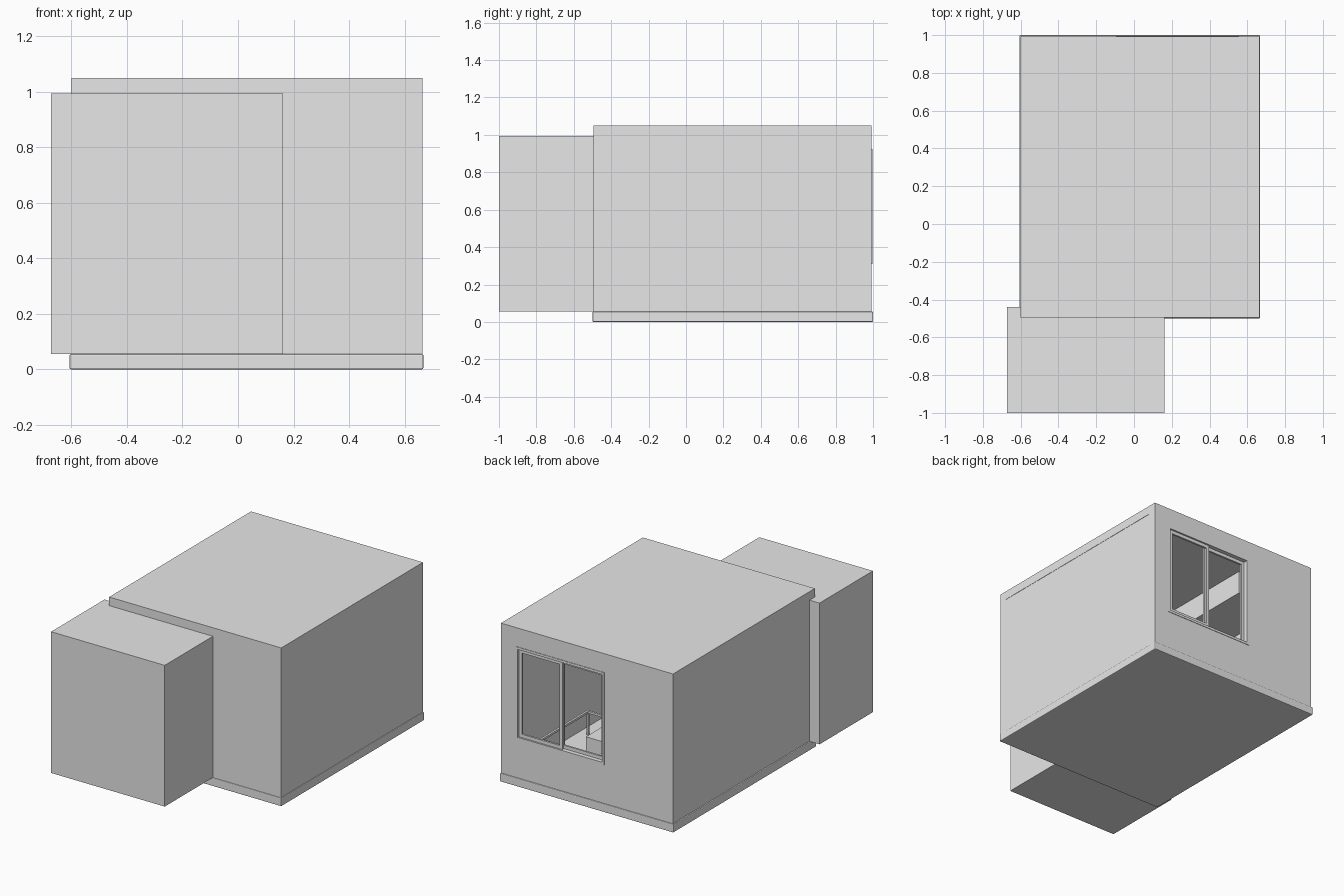
import bpy
from mathutils import Vector

if "Cube" in bpy.data.objects:
    bpy.data.objects.remove(bpy.data.objects["Cube"], do_unlink=True)

grey = bpy.data.materials.new("light_grey")
grey.use_nodes = True
colour = (0.8, 0.8, 0.8, 1)
grey.diffuse_color = colour
grey.node_tree.nodes["Principled BSDF"].inputs["Base Color"].default_value = colour


def box(name, x, y, z, bevel=0):
    """Box spanning the given x, y and z ranges."""
    lo, hi = Vector((x[0], y[0], z[0])), Vector((x[1], y[1], z[1]))
    bpy.ops.mesh.primitive_cube_add(size=1, location=(lo + hi) / 2)
    ob = bpy.context.object
    ob.name = name
    ob.scale = hi - lo
    bpy.ops.object.transform_apply(location=False, rotation=False, scale=True)
    ob.data.materials.append(grey)
    if bevel:
        mod = ob.modifiers.new("soft_edge", "BEVEL")
        mod.width = bevel
        mod.segments = 2
    return ob


def frame(name, x, y, z, w):
    """Rectangular frame of four bars facing the back."""
    box(name + "_sill", x, y, (z[0], z[0] + w))
    box(name + "_head", x, y, (z[1] - w, z[1]))
    for side, a in (("right", x[0]), ("left", x[1] - w)):
        box(name + "_" + side, (a, a + w), y, (z[0] + w, z[1] - w))


# Main shell: slab, four walls and roof
FLOOR, CEIL = 0.055, 0.993
box("base_slab", (-0.607, 0.668), (-0.5, 1), (0, FLOOR), 0.005)
box("roof_slab", (-0.6, 0.664), (-0.495, 0.993), (CEIL, 1.05))
box("front_wall", (-0.6, 0.664), (-0.495, -0.445), (FLOOR, CEIL))
for side, x in (("right", (-0.598, -0.55)), ("left", (0.614, 0.662))):
    box(side + "_wall", x, (-0.445, 0.943), (FLOOR, CEIL))
back = box("back_wall", (-0.6, 0.664), (0.943, 0.993), (FLOOR, CEIL))

# Window opening in the back wall
WX, WZ = (-0.095, 0.555), (0.31, 0.925)
cutter = box("window_cutter", WX, (0.9, 1.05), WZ)
cutter.hide_render = True
cut = back.modifiers.new("opening", "BOOLEAN")
cut.object = cutter
cut.solver = "EXACT"
bpy.context.view_layer.objects.active = back
bpy.ops.object.modifier_apply(modifier="opening")
bpy.data.objects.remove(cutter, do_unlink=True)

# Window: outer frame and two sliding sashes
frame("window_frame", WX, (0.945, 0.996), WZ, 0.016)
mid = sum(WX) / 2
inner_z = (WZ[0] + 0.016, WZ[1] - 0.016)
frame("left_sash", (mid - 0.012, WX[1] - 0.016), (0.972, 0.985), inner_z, 0.022)
frame("right_sash", (WX[0] + 0.016, mid + 0.012), (0.955, 0.968), inner_z, 0.022)

# Annex block at the front right corner
box("annex", (-0.673, 0.162), (-1, -0.44), (FLOOR, CEIL))

# Hanging storage along the right wall
box("hanging_storage", (-0.55, -0.22), (-0.44, 0.75), (0.84, CEIL))

# Low open frame beside the left wall, with a small chest
TX, TY, TOP, BAR = (0.12, 0.555), (0.24, 0.75), 0.215, 0.014
for x in (TX[0], TX[1] - BAR):
    box("frame_long_rail", (x, x + BAR), TY, (TOP - BAR, TOP))
    for y in (TY[0], TY[1] - BAR):
        box("frame_leg", (x, x + BAR), (y, y + BAR), (FLOOR, TOP - BAR))
for y in (TY[0], TY[1] - BAR):
    box("frame_short_rail", (TX[0] + BAR, TX[1] - BAR), (y, y + BAR), (TOP - BAR, TOP))
box("small_chest", (0.2, 0.4), (0.3, 0.48), (FLOOR, 0.17))
